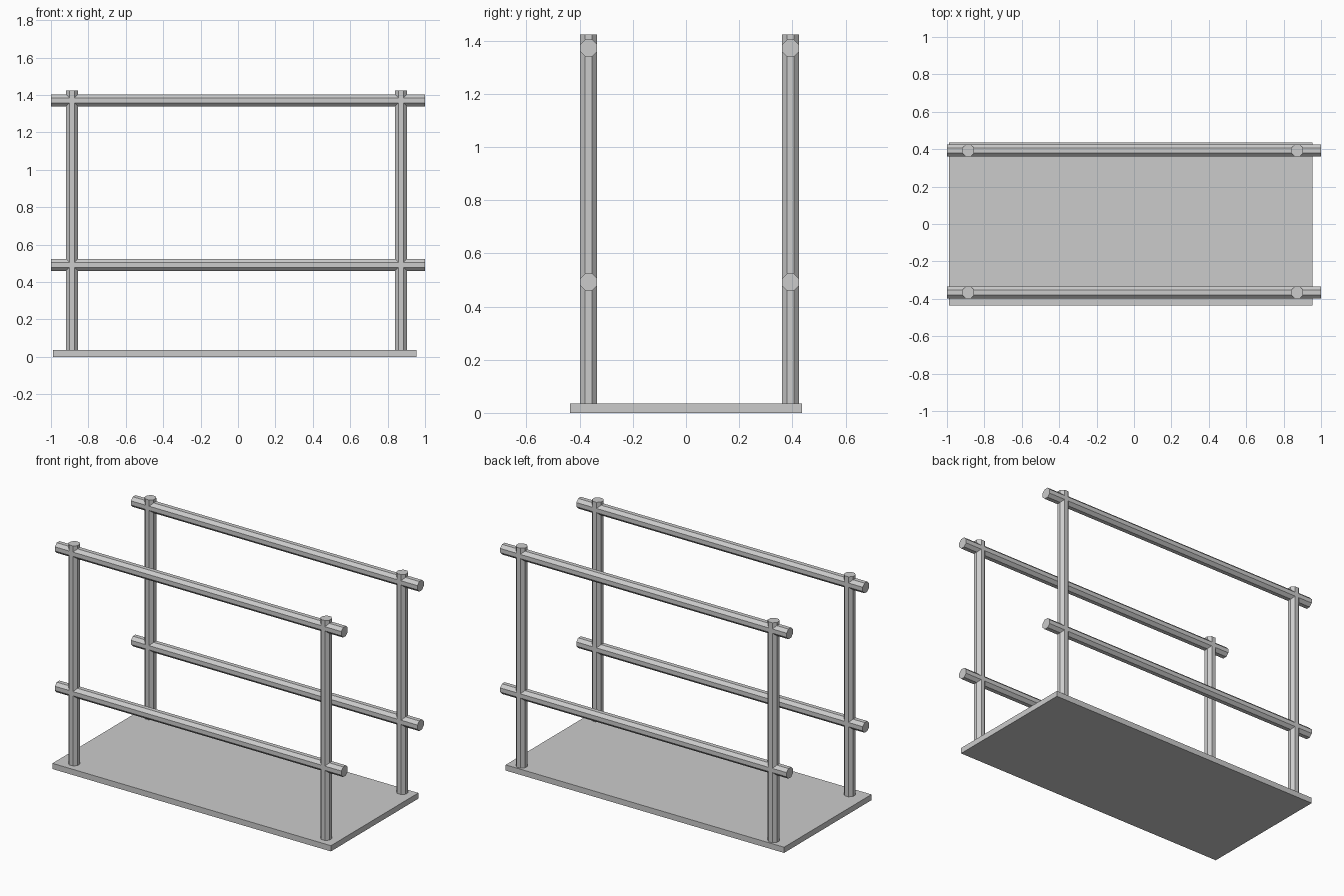
import bpy
from math import pi, cos

if "Cube" in bpy.data.objects:
    bpy.data.objects.remove(bpy.data.objects["Cube"])

BAR = 0.064          # bar width across flats
PLATE_TOP = 0.036
POST_TOP = 1.424
SIDES = {"front": -0.366, "back": 0.393}
POSTS = {"left": -0.887, "right": 0.872}
RAILS = {"lower": 0.492, "upper": 1.372}


def bar(name, length, location, along_x=False):
    """Eight-sided bar with flats facing the axes."""
    bpy.ops.mesh.primitive_cylinder_add(
        vertices=8, radius=BAR / 2 / cos(pi / 8), depth=length)
    ob = bpy.context.object
    ob.name = name
    # turn the section by half a side, then lay it down if needed
    ob.rotation_euler = (0, pi / 2 if along_x else 0, pi / 8)
    if along_x:
        ob.rotation_mode = 'ZYX'
    ob.location = location
    return ob


# Base plate
bpy.ops.mesh.primitive_cube_add(size=1, location=(-0.018, 0, PLATE_TOP / 2))
plate = bpy.context.object
plate.name = "base_plate"
plate.scale = (1.944, 0.872, PLATE_TOP)

for side, y in SIDES.items():
    # Upright posts
    for end, x in POSTS.items():
        bar(f"{side}_{end}_post", POST_TOP - PLATE_TOP,
            (x, y, (POST_TOP + PLATE_TOP) / 2))
    # Horizontal rails
    for level, z in RAILS.items():
        bar(f"{side}_{level}_rail", 2.0, (0, y, z), along_x=True)
